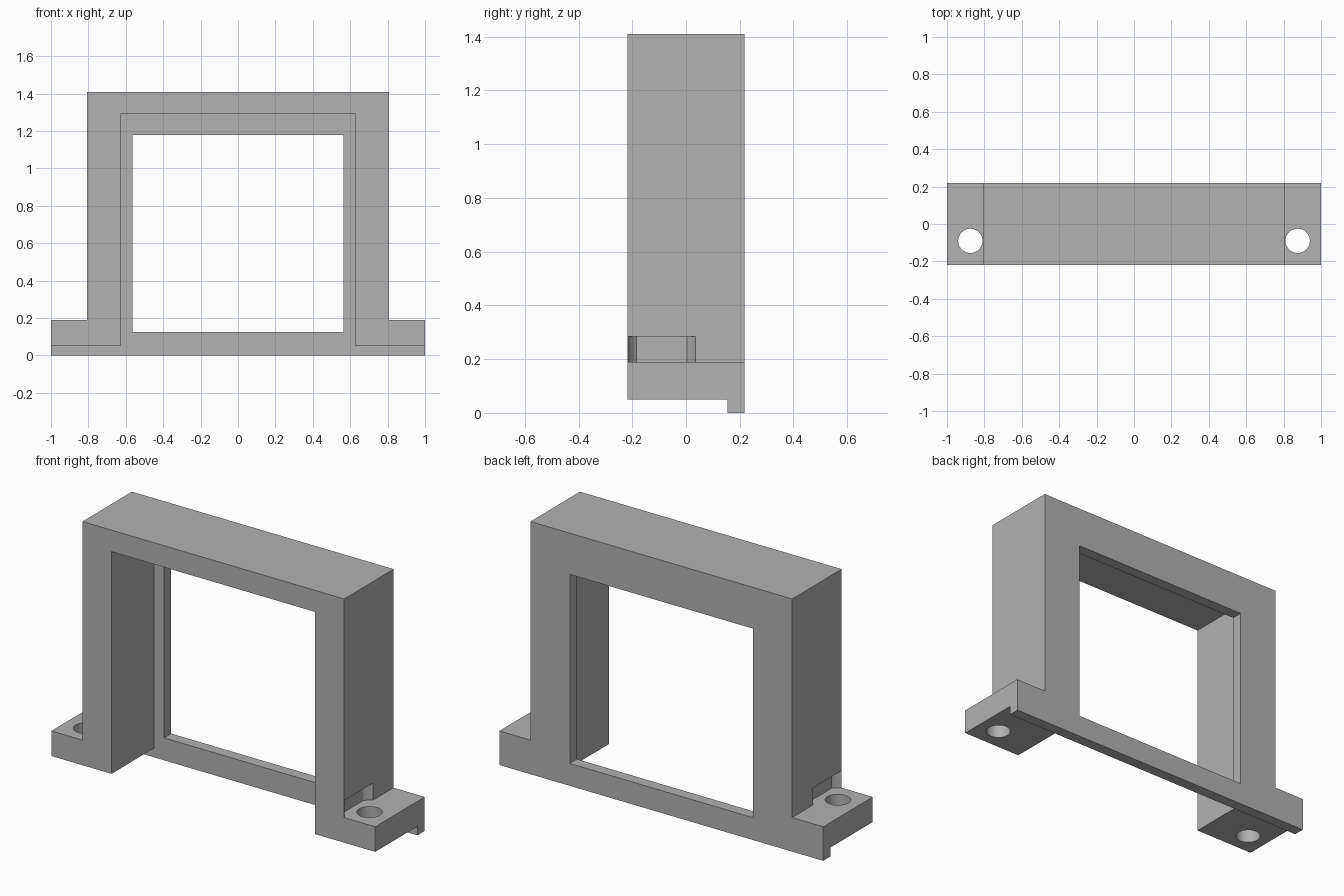
import bpy, bmesh
from math import cos, sin, tau, radians
from mathutils import Vector

if "Cube" in bpy.data.objects:
    bpy.data.objects.remove(bpy.data.objects["Cube"], do_unlink=True)

DEPTH = 0.218      # half depth of the frame
LIP = 0.155        # front of the thin rear plate
FOOT_TOP = 0.19
HOLE_X, HOLE_Y = 0.875, -0.09

grey = bpy.data.materials.new("plain grey")
grey.use_nodes = True
grey.diffuse_color = (0.445, 0.445, 0.445, 1)
grey.node_tree.nodes["Principled BSDF"].inputs["Base Color"].default_value = grey.diffuse_color


def prism(name, points, direction):
    """Extrude a closed outline along a direction."""
    bm = bmesh.new()
    face = bm.faces.new([bm.verts.new(p) for p in points])
    top = bmesh.ops.extrude_face_region(bm, geom=[face])["geom"]
    bmesh.ops.translate(bm, vec=Vector(direction),
                        verts=[v for v in top if isinstance(v, bmesh.types.BMVert)])
    bmesh.ops.recalc_face_normals(bm, faces=bm.faces)
    mesh = bpy.data.meshes.new(name)
    bm.to_mesh(mesh)
    bm.free()
    mesh.materials.append(grey)
    obj = bpy.data.objects.new(name, mesh)
    bpy.context.collection.objects.link(obj)
    return obj


def box(name, x, y0, y1, z0, z1):
    outline = [(-x, y0, z0), (x, y0, z0), (x, y0, z1), (-x, y0, z1)]
    return prism(name, outline, (0, y1 - y0, 0))


def round_cutter(name, side, radius, z0, z1, inner_limit=0):
    """Vertical cylinder, flattened where it reaches the inner limit."""
    ring = [(side * max(HOLE_X + radius * cos(tau * i / 96), inner_limit),
             HOLE_Y + radius * sin(tau * i / 96), z0) for i in range(96)]
    return prism(name, ring, (0, 0, z1 - z0))


def cut(target, cutter):
    mod = target.modifiers.new("cut", "BOOLEAN")
    mod.operation = "DIFFERENCE"
    mod.solver = "EXACT"
    mod.object = cutter
    bpy.context.view_layer.objects.active = target
    bpy.ops.object.modifier_apply(modifier=mod.name)
    bpy.data.objects.remove(cutter, do_unlink=True)


# Frame silhouette with a foot on each side
half = [(1, 0), (1, FOOT_TOP), (0.808, FOOT_TOP), (0.808, 1.41)]
outline = half + [(-x, z) for x, z in reversed(half)]
frame = prism("mounting_frame", [(x, -DEPTH, z) for x, z in outline], (0, 2 * DEPTH, 0))

# Window, deeper front recess, and raised underside of the feet
cut(frame, box("window_cutter", 0.565, -0.5, 0.5, 0.125, 1.18))
cut(frame, box("recess_cutter", 0.628, -0.5, LIP, -0.2, 1.29))
cut(frame, box("underside_cutter", 1.2, -0.5, LIP, -0.2, 0.05))

# Screw holes and the head clearance notched into each leg
for side in (-1, 1):
    cut(frame, round_cutter("hole_cutter", side, 0.065, -0.1, 0.25))
    cut(frame, round_cutter("clearance_cutter", side, 0.142, FOOT_TOP, 0.285, 0.77))

bpy.ops.object.select_all(action="DESELECT")
frame.select_set(True)
bpy.context.view_layer.objects.active = frame
bpy.ops.object.shade_smooth_by_angle(angle=radians(25))
